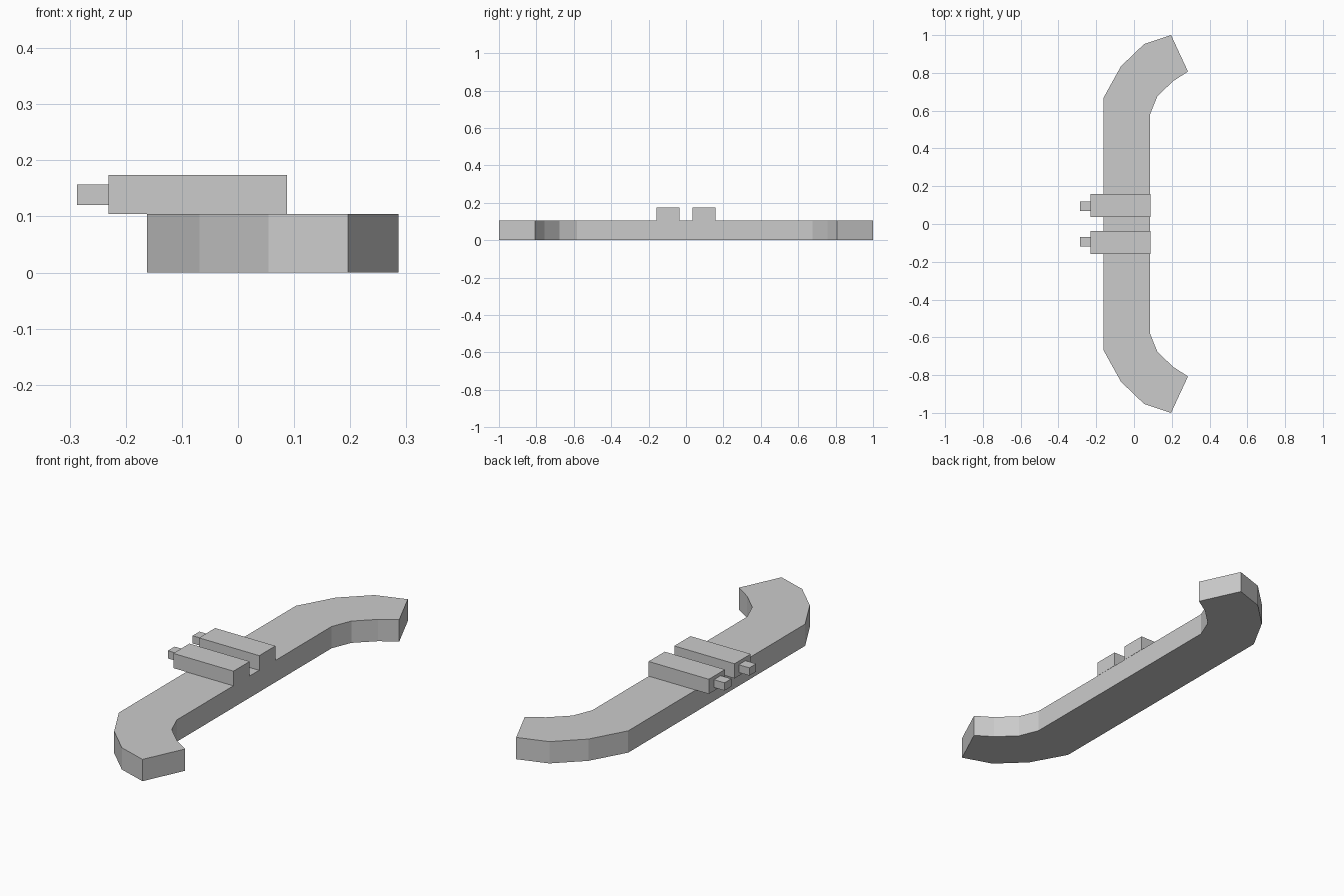
import bpy, bmesh

if "Cube" in bpy.data.objects:
    bpy.data.objects.remove(bpy.data.objects["Cube"])

BAR_TOP = 0.104


def finish(name, bm):
    bmesh.ops.recalc_face_normals(bm, faces=bm.faces[:])
    mesh = bpy.data.meshes.new(name)
    bm.to_mesh(mesh)
    bm.free()
    obj = bpy.data.objects.new(name, mesh)
    bpy.context.collection.objects.link(obj)
    return obj


def extrude_profile(name, points, height):
    bm = bmesh.new()
    face = bm.faces.new([bm.verts.new((x, y, 0)) for x, y in points])
    top = bmesh.ops.extrude_face_region(bm, geom=[face], use_keep_orig=True)
    verts = [v for v in top["geom"] if isinstance(v, bmesh.types.BMVert)]
    bmesh.ops.translate(bm, verts=verts, vec=(0, 0, height))
    return finish(name, bm)


def box(name, xs, ys, zs):
    bm = bmesh.new()
    bmesh.ops.create_cube(bm, size=1)
    for v in bm.verts:
        v.co = [r[0] if c < 0 else r[1] for c, r in zip(v.co, (xs, ys, zs))]
    return finish(name, bm)


# Curved-end bar: half outline mirrored across y = 0
outer = [(-0.162, 0.667), (-0.069, 0.835), (0.054, 0.953), (0.196, 1.0)]
inner = [(0.286, 0.807), (0.208, 0.757), (0.124, 0.677), (0.086, 0.583)]
half = outer + inner
outline = half + [(x, -y) for x, y in reversed(half)]
extrude_profile("handle_bar", outline, BAR_TOP)

# Two mounting blocks, each with a small peg at its outer end
for side, s in (("back", 1), ("front", -1)):
    block_y = sorted((0.036 * s, 0.158 * s))
    peg_y = sorted((0.068 * s, 0.119 * s))
    box("mount_block_" + side, (-0.231, 0.087), block_y, (BAR_TOP, 0.174))
    box("mount_peg_" + side, (-0.287, -0.231), peg_y, (0.12, 0.157))
